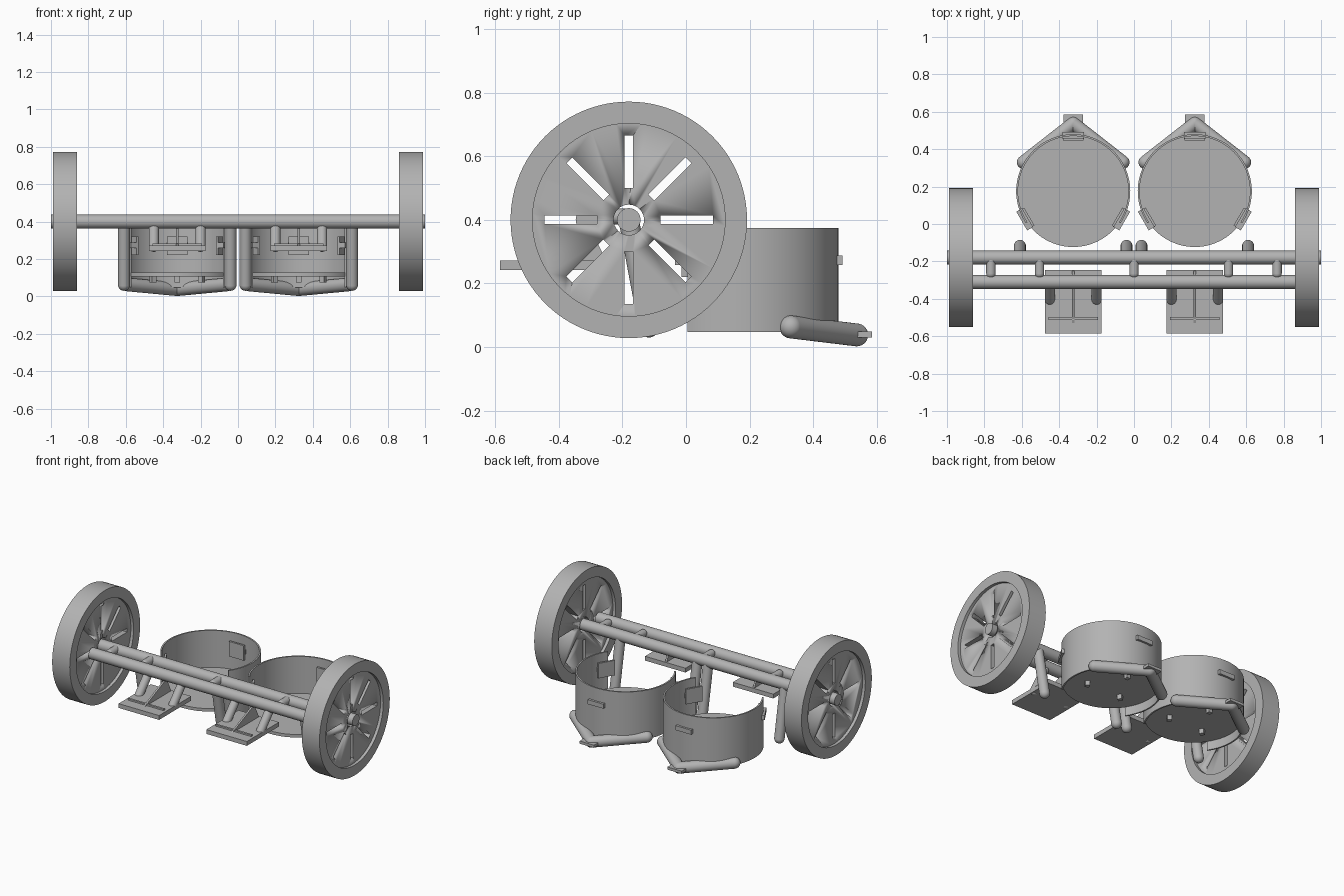
import bpy, bmesh, math
from mathutils import Vector, Matrix

if "Cube" in bpy.data.objects:
    bpy.data.objects.remove(bpy.data.objects["Cube"])

GREY = (0.45, 0.45, 0.45, 1)
metal = bpy.data.materials.new("grey_metal")
metal.use_nodes = True
metal.diffuse_color = GREY
metal.node_tree.nodes["Principled BSDF"].inputs["Base Color"].default_value = GREY


def finish(name, bm):
    """Turn a bmesh into a named, smooth-shaded object."""
    bmesh.ops.recalc_face_normals(bm, faces=bm.faces)
    mesh = bpy.data.meshes.new(name)
    bm.to_mesh(mesh)
    bm.free()
    mesh.materials.append(metal)
    obj = bpy.data.objects.new(name, mesh)
    bpy.context.collection.objects.link(obj)
    bpy.ops.object.select_all(action='DESELECT')
    obj.select_set(True)
    bpy.context.view_layer.objects.active = obj
    bpy.ops.object.shade_smooth_by_angle(angle=math.radians(35))
    return obj


def add_box(bm, lo, hi, turn=Matrix()):
    lo, hi = Vector(lo), Vector(hi)
    size = Matrix.Diagonal((*(hi - lo), 1))
    bmesh.ops.create_cube(bm, size=1, matrix=turn @ Matrix.Translation((lo + hi) / 2) @ size)


def add_rod(bm, a, b, r, round_ends=False, sides=32):
    a, b = Vector(a), Vector(b)
    rot = (b - a).to_track_quat('Z', 'Y').to_matrix().to_4x4()
    bmesh.ops.create_cone(bm, cap_ends=not round_ends, segments=sides, radius1=r, radius2=r,
                          depth=(b - a).length, matrix=Matrix.Translation((a + b) / 2) @ rot)
    if round_ends:
        for p in (a, b):
            bmesh.ops.create_uvsphere(bm, u_segments=sides, v_segments=16, radius=r,
                                      matrix=Matrix.Translation(p) @ rot)


def box(name, lo, hi):
    bm = bmesh.new()
    add_box(bm, lo, hi)
    return finish(name, bm)


def rod(name, a, b, r, round_ends=False, sides=32):
    bm = bmesh.new()
    add_rod(bm, a, b, r, round_ends, sides)
    return finish(name, bm)


def sweep(name, profile, axis, centre, start=0, angle=math.tau, steps=96):
    """Revolve a closed profile of (radius, height) about an axis."""
    bm = bmesh.new()
    verts = [bm.verts.new((r, 0, h)) for r, h in profile]
    face = bm.faces.new(verts)
    full = angle >= math.tau
    bmesh.ops.rotate(bm, verts=verts, matrix=Matrix.Rotation(start, 3, 'Z'))
    geom = verts + list(face.edges) + ([] if full else [face])
    if full:
        bm.faces.remove(face)
    else:
        bm.faces.new([bm.verts.new(v.co) for v in verts])
    bmesh.ops.spin(bm, geom=geom, axis=(0, 0, 1), cent=(0, 0, 0), angle=angle, steps=steps)
    bmesh.ops.remove_doubles(bm, verts=bm.verts, dist=1e-5)
    rot = Vector(axis).to_track_quat('Z', 'Y').to_matrix().to_4x4()
    bm.transform(Matrix.Translation(centre) @ rot)
    return finish(name, bm)


AXLE_Y, AXLE_Z, FRONT_Y = -0.18, 0.40, -0.31

# Wheels: tyre ring and recessed disc with eight slots and a hub hole
for side, s in (("left", 1), ("right", -1)):
    hub = Vector((s * 0.925, AXLE_Y, AXLE_Z))
    sweep(side + "_tyre", [(0.303, -0.065), (0.372, -0.065), (0.372, 0.065), (0.303, 0.065)],
          (1, 0, 0), hub)
    disc = rod(side + "_wheel_disc", hub - Vector((0.045, 0, 0)), hub + Vector((0.045, 0, 0)),
               0.304, sides=96)
    bm = bmesh.new()
    for i in range(8):
        turn = Matrix.Translation(hub) @ Matrix.Rotation(i * math.tau / 8, 4, 'X')
        add_box(bm, (-0.1, 0.1, -0.013), (0.1, 0.265, 0.013), turn)
    add_rod(bm, hub - Vector((0.1, 0, 0)), hub + Vector((0.1, 0, 0)), 0.048)
    cutter = finish(side + "_wheel_cutter", bm)
    cutter.hide_render = True
    cutter.hide_set(True)
    mod = disc.modifiers.new("slots", 'BOOLEAN')
    mod.object, mod.operation, mod.solver = cutter, 'DIFFERENCE', 'EXACT'
    bpy.context.view_layer.objects.active = disc
    bpy.ops.object.modifier_apply(modifier=mod.name)
    bpy.data.objects.remove(cutter)

# Axle, front crossbar and the short struts joining them
rod("axle", (-1, AXLE_Y, AXLE_Z), (1, AXLE_Y, AXLE_Z), 0.037)
rod("front_crossbar", (-0.865, FRONT_Y, AXLE_Z), (0.865, FRONT_Y, AXLE_Z), 0.037)
for x in (-0.765, -0.505, 0, 0.505, 0.765):
    rod("crossbar_strut", (x, AXLE_Y - 0.01, 0.41), (x, -0.265, 0.41), 0.025, True)

for side, s in (("left", 1), ("right", -1)):
    cx, cy = s * 0.325, 0.175

    # Bucket: curved wall open at the back, and a floor
    sweep(side + "_bucket_wall", [(0.295, 0.047), (0.305, 0.047), (0.305, 0.375), (0.295, 0.375)],
          (0, 0, 1), (cx, cy, 0), math.radians(146), math.radians(248), 72)
    rod(side + "_bucket_floor", (cx, cy, 0.107), (cx, cy, 0.127), 0.298, sides=96)

    # Clips around the wall and studs under the floor, three of each
    for i in range(3):
        turn = Matrix.Translation((cx, cy, 0)) @ Matrix.Rotation(i * math.tau / 3, 4, 'Z')
        bm = bmesh.new()
        add_box(bm, (-0.055, 0.271, 0.22), (0.055, 0.284, 0.32), turn)
        add_box(bm, (-0.058, 0.28, 0.258), (0.058, 0.318, 0.288), turn)
        finish(side + "_bucket_clip", bm)
        bm = bmesh.new()
        add_box(bm, (-0.014, 0.136, 0.075), (0.014, 0.164, 0.11), turn)
        finish(side + "_floor_stud", bm)

    # Hanger bars in front of the bucket and V-shaped arm behind it
    for d in (-0.285, 0.285):
        rod(side + "_hanger", (cx + d, AXLE_Y, AXLE_Z), (cx + d, -0.117, 0.062), 0.032, True)
    bm = bmesh.new()
    for d in (-0.265, 0.265):
        add_rod(bm, (cx + d, 0.33, 0.063), (cx, 0.537, 0.038), 0.036, True)
    finish(side + "_rear_arm", bm)
    box(side + "_arm_tip", (cx - 0.053, 0.535, 0.03), (cx + 0.053, 0.586, 0.048))

    # Footrest: plate, slanted supports, raised rib and triangular fin
    box(side + "_footplate", (cx - 0.15, -0.585, 0.243), (cx + 0.15, -0.245, 0.272))
    box(side + "_footplate_rib", (cx - 0.132, -0.512, 0.27), (cx + 0.132, -0.498, 0.282))
    for d in (-0.125, 0.125):
        rod(side + "_footplate_support", (cx + d, FRONT_Y, 0.37), (cx + d, -0.405, 0.265),
            0.027, True)
    bm = bmesh.new()
    fin = bm.faces.new([bm.verts.new((cx - 0.006, y, z)) for y, z in
                        ((-0.3, 0.37), (-0.535, 0.27), (-0.25, 0.27))])
    ext = bmesh.ops.extrude_face_region(bm, geom=[fin])
    bmesh.ops.translate(bm, vec=(0.012, 0, 0),
                        verts=[e for e in ext["geom"] if isinstance(e, bmesh.types.BMVert)])
    finish(side + "_footplate_fin", bm)
